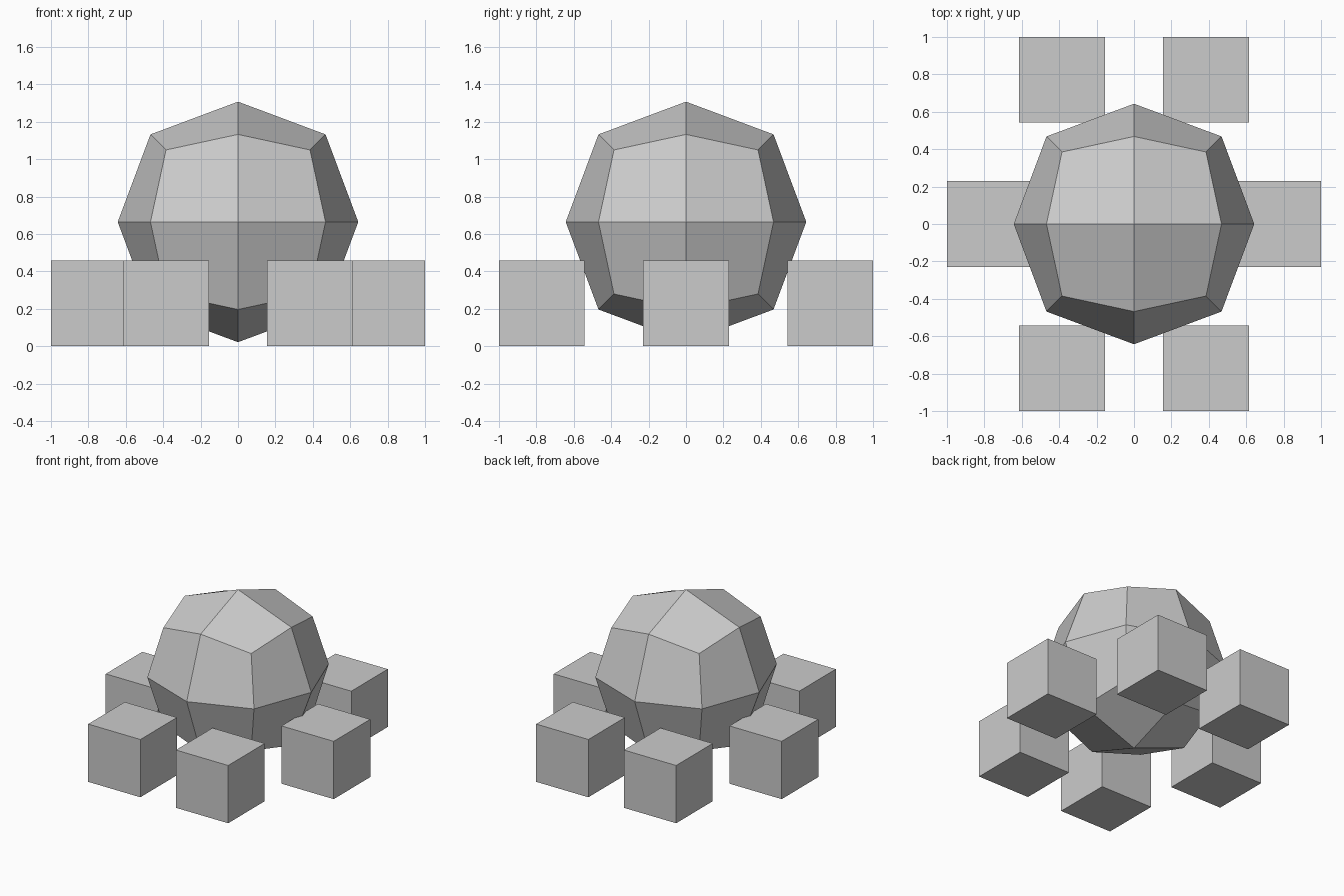
import bpy, bmesh
from mathutils import Vector

if "Cube" in bpy.data.objects:
    bpy.data.objects.remove(bpy.data.objects["Cube"])

def add_object(name, bm, location):
    mesh = bpy.data.meshes.new(name)
    bm.to_mesh(mesh)
    bm.free()
    obj = bpy.data.objects.new(name, mesh)
    obj.location = location
    bpy.context.collection.objects.link(obj)
    return obj

# Round body: a cube divided once, with its points pushed out to a ball
bm = bmesh.new()
bmesh.ops.create_cube(bm, size=2)
bmesh.ops.subdivide_edges(bm, edges=bm.edges[:], cuts=1, use_grid_fill=True)
reach = {1: 0.643, 2: 0.468, 3: 0.385}  # face centre, edge middle, corner
for v in bm.verts:
    signs = [round(c) for c in v.co]
    v.co = Vector(signs) * reach[sum(abs(s) for s in signs)]
add_object("body", bm, (0, 0, 0.664))

# Six block feet around the body
FOOT = 0.458
def add_foot(name, x, y):
    bm = bmesh.new()
    bmesh.ops.create_cube(bm, size=FOOT)
    add_object(name, bm, (x, y, FOOT / 2))

for side, sx in (("left", -1), ("right", 1)):
    add_foot(f"{side}_middle_foot", sx * 0.771, 0)
    add_foot(f"{side}_front_foot", sx * 0.385, -0.771)
    add_foot(f"{side}_back_foot", sx * 0.385, 0.771)
